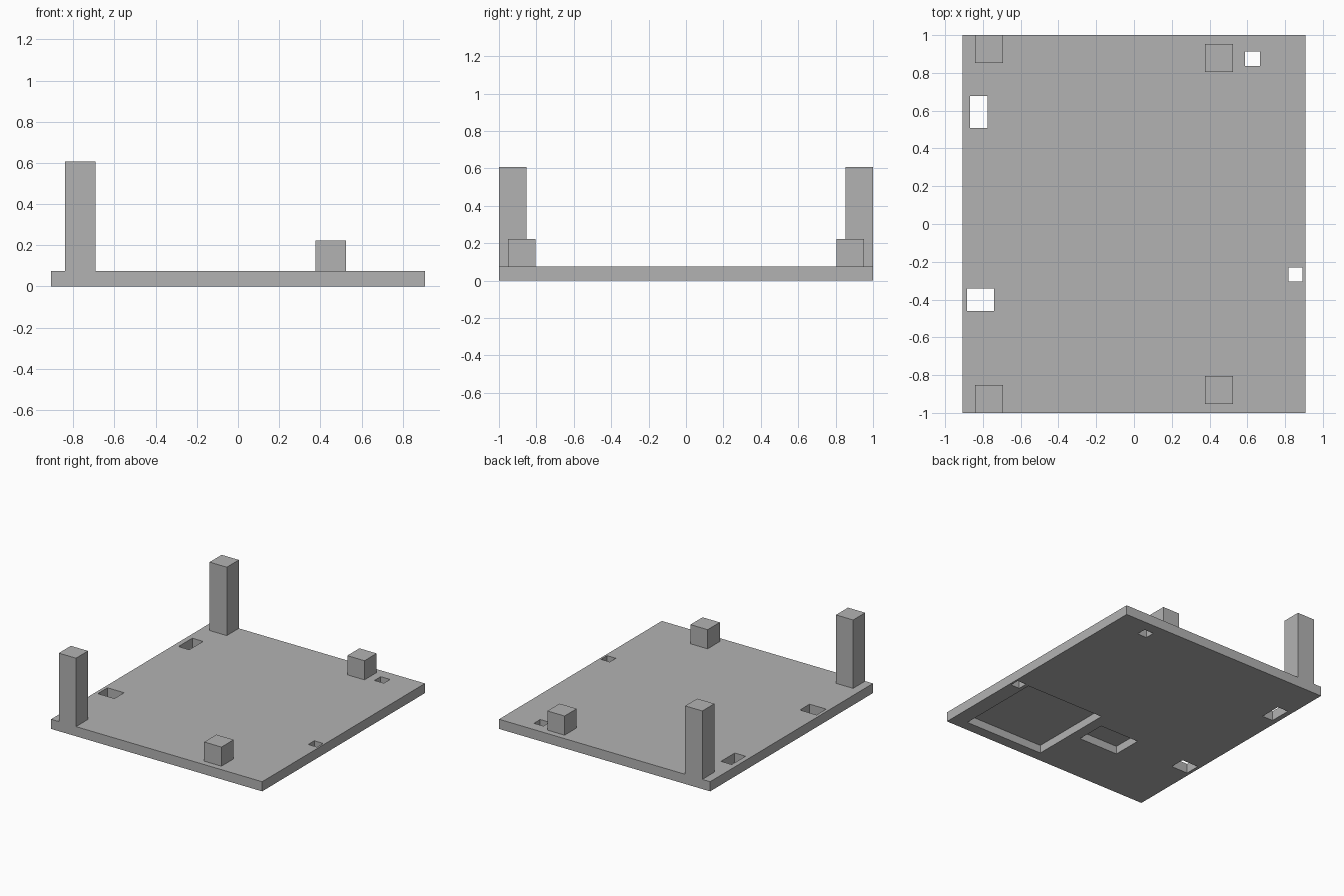
import bpy

cube = bpy.data.objects.get("Cube")
if cube:
    bpy.data.objects.remove(cube, do_unlink=True)

grey = bpy.data.materials.new("plain_grey")
grey.use_nodes = True
colour = (0.45, 0.45, 0.45, 1)
grey.diffuse_color = colour
grey.node_tree.nodes["Principled BSDF"].inputs["Base Color"].default_value = colour


def box(name, x, y, z):
    """Box spanning the given (low, high) range on each axis."""
    spans = (x, y, z)
    bpy.ops.mesh.primitive_cube_add(size=1, location=[(a + b) / 2 for a, b in spans])
    ob = bpy.context.object
    ob.name = name
    ob.scale = [b - a for a, b in spans]
    bpy.ops.object.transform_apply(location=False, rotation=False, scale=True)
    ob.data.materials.append(grey)
    return ob


def cut(target, name, x, y, z):
    """Subtract a box from the target, then remove the cutter."""
    cutter = box(name, x, y, z)
    cutter.hide_render = True
    mod = target.modifiers.new(name, "BOOLEAN")
    mod.operation = "DIFFERENCE"
    mod.solver = "EXACT"
    mod.object = cutter
    bpy.context.view_layer.objects.active = target
    bpy.ops.object.modifier_apply(modifier=name)
    bpy.data.objects.remove(cutter, do_unlink=True)


# Base plate
TOP = 0.075
plate = box("base_plate", (-0.908, 0.908), (-1, 1), (0, TOP))

# Rectangular holes through the plate
holes = [
    ((0.587, 0.668), (0.837, 0.914)),
    ((-0.868, -0.775), (0.508, 0.678)),
    ((0.817, 0.893), (-0.305, -0.23)),
    ((-0.883, -0.74), (-0.461, -0.342)),
]
for i, (x, y) in enumerate(holes):
    cut(plate, f"hole_cutter_{i}", x, y, (-0.1, 0.2))

# Shallow pockets in the underside
POCKET = 0.062
cut(plate, "large_pocket_cutter", (0.106, 0.787), (-0.917, -0.237), (-0.1, POCKET))
cut(plate, "small_pocket_cutter", (-0.32, 0.02), (-0.577, -0.342), (-0.1, POCKET))

# Tall posts at one edge and short blocks opposite, mirrored front to back
for side, s in (("front", -1), ("back", 1)):
    box(f"tall_post_{side}", (-0.841, -0.693), sorted((s * 0.852, s)), (TOP, 0.607))
    box(f"short_block_{side}", (0.377, 0.525), sorted((s * 0.804, s * 0.953)), (TOP, 0.224))
